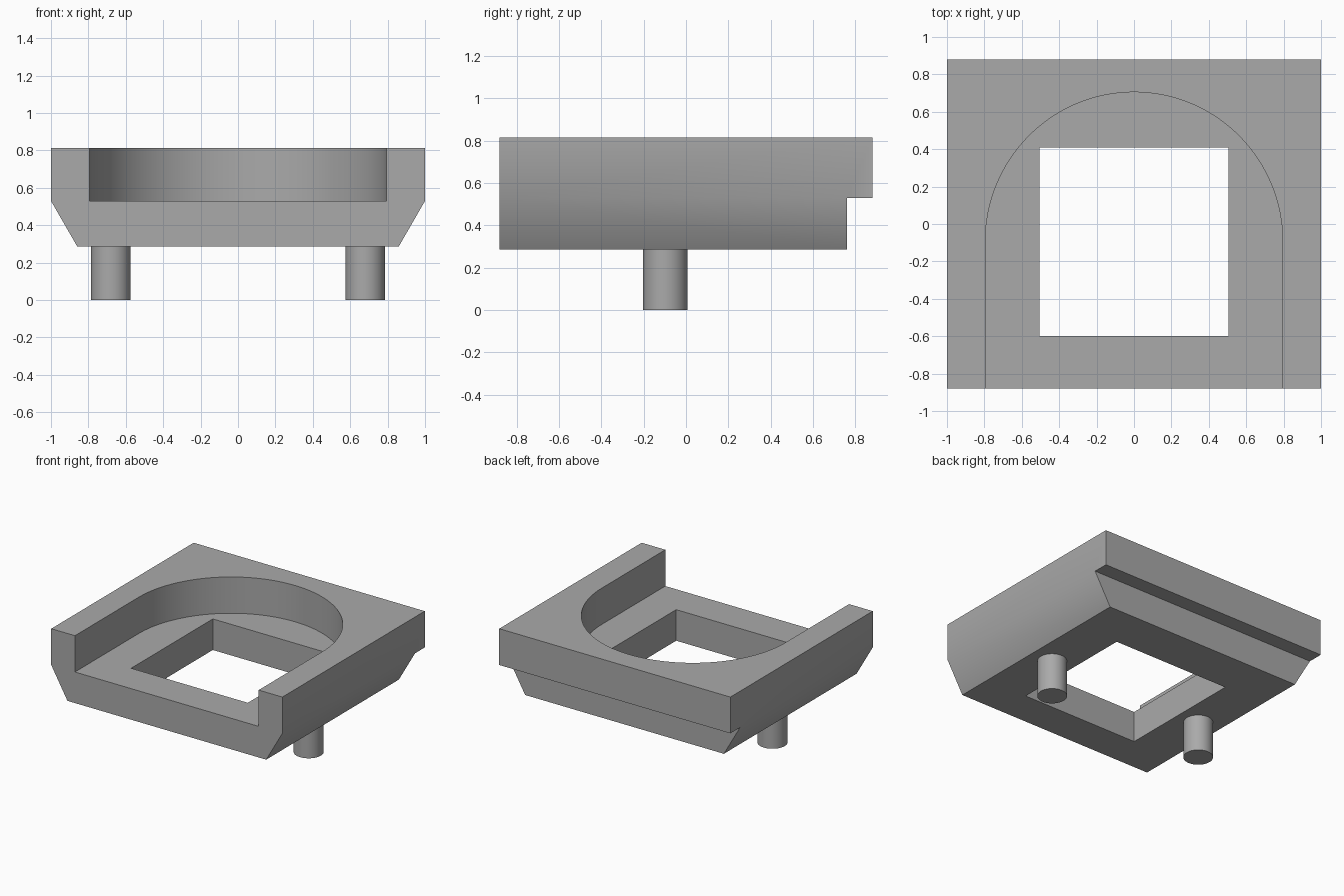
import bpy
import math

cube = bpy.data.objects.get("Cube")
if cube:
    bpy.data.objects.remove(cube)

HALF_W, HALF_D = 1.0, 0.88
BOTTOM, FLOOR, TOP = 0.287, 0.53, 0.814
CENTRE_Y = -0.095

grey = bpy.data.materials.new("grey")
grey.use_nodes = True
colour = (0.4, 0.4, 0.4, 1)
grey.diffuse_color = colour
grey.node_tree.nodes["Principled BSDF"].inputs["Base Color"].default_value = colour


def prism(name, outline, start, end, axis):
    """Extrude an outline (x, z along 'Y' or x, y along 'Z')."""
    place = (lambda a, b, t: (a, t, b)) if axis == 'Y' else (lambda a, b, t: (a, b, t))
    n = len(outline)
    verts = [place(a, b, t) for t in (start, end) for a, b in outline]
    faces = [tuple(range(n))[::-1], tuple(range(n, 2 * n))]
    faces += [(i, (i + 1) % n, (i + 1) % n + n, i + n) for i in range(n)]
    if axis == 'Y':
        faces = [f[::-1] for f in faces]
    mesh = bpy.data.meshes.new(name)
    mesh.from_pydata(verts, [], faces)
    mesh.materials.append(grey)
    obj = bpy.data.objects.new(name, mesh)
    bpy.context.collection.objects.link(obj)
    return obj


def rectangle(x0, x1, y0, y1):
    return [(x0, y0), (x1, y0), (x1, y1), (x0, y1)]


def cut(body, cutter):
    cutter.hide_render = True
    mod = body.modifiers.new("cut", 'BOOLEAN')
    mod.operation, mod.solver, mod.object = 'DIFFERENCE', 'EXACT', cutter
    bpy.context.view_layer.objects.active = body
    bpy.ops.object.modifier_apply(modifier=mod.name)
    bpy.data.objects.remove(cutter)


def smooth(obj, angle):
    bpy.ops.object.select_all(action='DESELECT')
    obj.select_set(True)
    bpy.context.view_layer.objects.active = obj
    bpy.ops.object.shade_smooth_by_angle(angle=math.radians(angle))


# Body with sloping lower sides
half = [(0.86, BOTTOM), (HALF_W, FLOOR), (HALF_W, TOP)]
section = half + [(-x, z) for x, z in reversed(half)]
body = prism("body", section, -HALF_D, HALF_D, 'Y')

# Arched recess, open at the front
R = 0.795
arch = [(R * math.cos(math.pi * i / 64), CENTRE_Y + 0.8 * math.sin(math.pi * i / 64))
        for i in range(65)]
arch += [(-R, -1), (R, -1)]
cut(body, prism("recess_cutter", arch, FLOOR, 1, 'Z'))

# Square opening through the floor
cut(body, prism("opening_cutter", rectangle(-0.505, 0.505, -0.6, 0.41), 0, 1, 'Z'))

# Step under the back edge
cut(body, prism("step_cutter", rectangle(-1.2, 1.2, 0.76, 1), 0, FLOOR, 'Z'))
smooth(body, 35)

# Round pegs below
for side, x in (("left", 0.68), ("right", -0.68)):
    bpy.ops.mesh.primitive_cylinder_add(vertices=48, radius=0.106, depth=BOTTOM,
                                        location=(x, CENTRE_Y - 0.003, BOTTOM / 2))
    peg = bpy.context.object
    peg.name = side + "_peg"
    peg.data.materials.append(grey)
    smooth(peg, 35)
